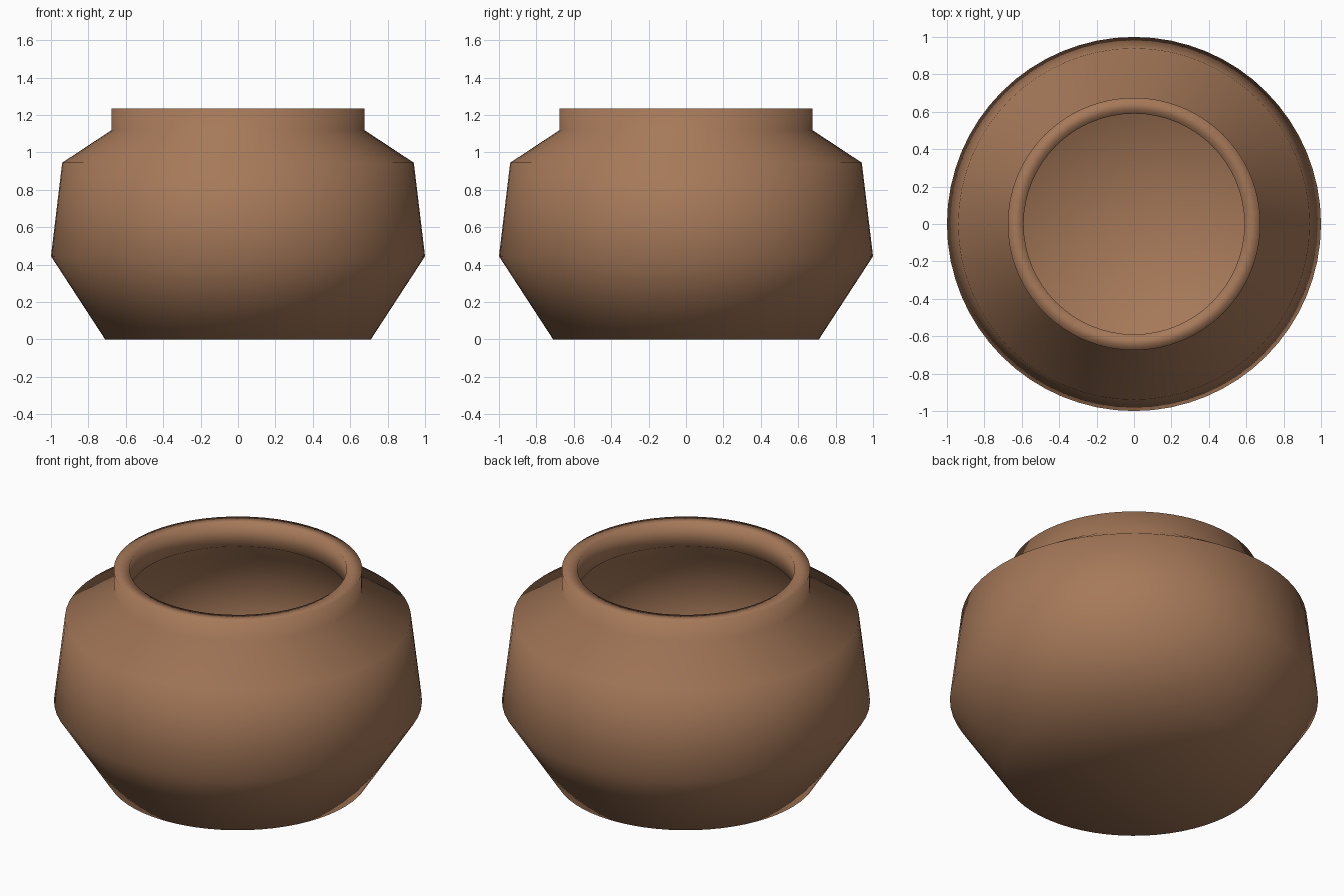
import bpy, bmesh
from math import cos, sin, tau

if "Cube" in bpy.data.objects:
    bpy.data.objects.remove(bpy.data.objects["Cube"])

SIDES = 64

# Closed wall profile (radius, height): outside from the foot up, over the rim, down inside
outer = [(0.71, 0.0), (1.0, 0.445), (0.94, 0.945), (0.675, 1.12), (0.675, 1.235)]
inner = [(0.59, 1.235), (0.59, 1.095), (0.87, 0.90), (0.91, 0.46), (0.66, 0.085)]


def lathe(name, profile):
    bm = bmesh.new()
    rings = [[bm.verts.new((r * cos(tau * i / SIDES), r * sin(tau * i / SIDES), z))
              for i in range(SIDES)] for r, z in profile]
    for low, high in zip(rings, rings[1:]):
        for i in range(SIDES):
            j = (i + 1) % SIDES
            bm.faces.new((low[i], low[j], high[j], high[i]))
    # underside and inner floor
    for ring, z in ((rings[0], profile[0][1]), (rings[-1], profile[-1][1])):
        centre = bm.verts.new((0, 0, z))
        for i in range(SIDES):
            bm.faces.new((ring[i], ring[(i + 1) % SIDES], centre))
    bmesh.ops.recalc_face_normals(bm, faces=bm.faces)
    for f in bm.faces:
        f.smooth = True
    mesh = bpy.data.meshes.new(name)
    bm.to_mesh(mesh)
    bm.free()
    obj = bpy.data.objects.new(name, mesh)
    bpy.context.collection.objects.link(obj)
    return obj


# Clay pot
pot = lathe("pot", outer + inner)
clay = bpy.data.materials.new("clay")
clay.diffuse_color = (0.38, 0.19, 0.10, 1)
clay.use_nodes = True
clay.node_tree.nodes["Principled BSDF"].inputs["Base Color"].default_value = clay.diffuse_color
pot.data.materials.append(clay)
